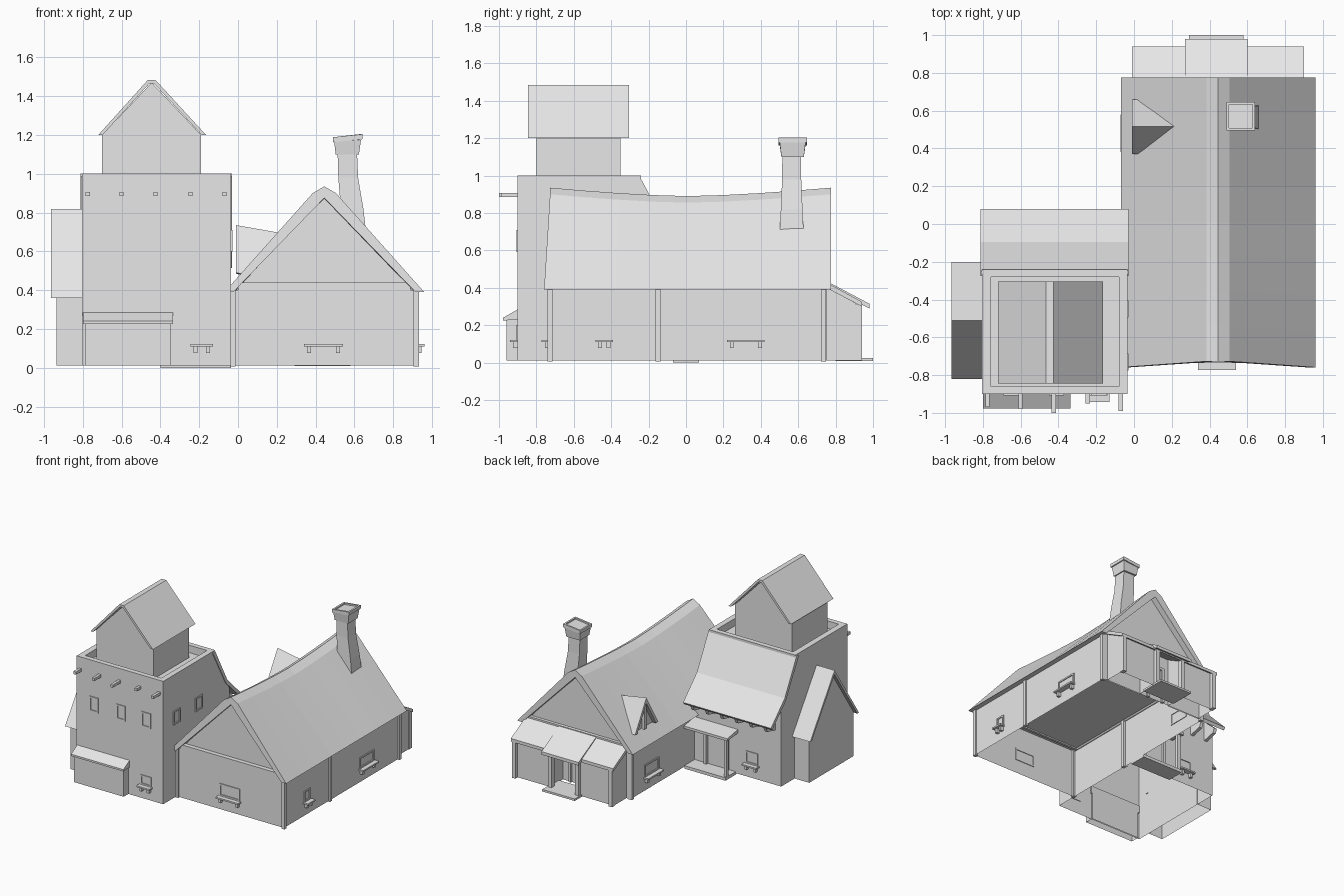
import bpy
import bmesh

if "Cube" in bpy.data.objects:
    bpy.data.objects.remove(bpy.data.objects["Cube"])

GREY = (0.8, 0.8, 0.8, 1)
mat = bpy.data.materials.new("plain grey")
mat.use_nodes = True
mat.diffuse_color = GREY
mat.node_tree.nodes["Principled BSDF"].inputs["Base Color"].default_value = GREY
BASE = 0.012


def finish(name, bm):
    bmesh.ops.recalc_face_normals(bm, faces=bm.faces)
    mesh = bpy.data.meshes.new(name)
    bm.to_mesh(mesh)
    bm.free()
    mesh.materials.append(mat)
    obj = bpy.data.objects.new(name, mesh)
    bpy.context.collection.objects.link(obj)
    return obj


def loft(name, rings, open_bottom=False):
    """Skin a list of closed rings and cap both ends."""
    bm = bmesh.new()
    rows = [[bm.verts.new(p) for p in ring] for ring in rings]
    n = len(rows[0])
    for a, b in zip(rows, rows[1:]):
        for i in range(n):
            j = (i + 1) % n
            bm.faces.new((a[i], a[j], b[j], b[i]))
    bm.faces.new(rows[0])
    bm.faces.new(rows[-1])
    bmesh.ops.recalc_face_normals(bm, faces=bm.faces)
    if open_bottom:
        floor = [f for f in bm.faces if max(v.co.z for v in f.verts) < BASE + 0.001]
        bmesh.ops.delete(bm, geom=floor, context="FACES")
    return finish(name, bm)


def prism_x(name, profile, x0, x1, **kw):
    return loft(name, [[(x, y, z) for y, z in profile] for x in (x0, x1)], **kw)


def prism_y(name, profile, y0, y1, **kw):
    return loft(name, [[(x, y, z) for x, z in profile] for y in (y0, y1)], **kw)


def box(name, x0, x1, y0, y1, z0, z1, **kw):
    return prism_x(name, [(y0, z0), (y1, z0), (y1, z1), (y0, z1)], x0, x1, **kw)


def wall_box(name, side, wall, u0, u1, d0, d1, z0, z1):
    """Box on a wall: u runs along the wall, d runs outward from it."""
    sign = 1 if side in ("left", "back") else -1
    a, b = sorted((wall + sign * d0, wall + sign * d1))
    if side in ("front", "back"):
        return box(name, u0, u1, a, b, z0, z1)
    return box(name, a, b, u0, u1, z0, z1)


def window(name, side, wall, u0, u1, z0, z1, sill=True):
    t = 0.012
    for part, a, b, c, d in (("jamb_a", u0, u0 + t, z0, z1), ("jamb_b", u1 - t, u1, z0, z1),
                             ("head", u0, u1, z1 - t, z1), ("foot", u0, u1, z0, z0 + t)):
        wall_box(f"{name}_{part}", side, wall, a, b, -0.005, 0.007, c, d)
    if sill:
        wall_box(name + "_sill", side, wall, u0 - 0.01, u1 + 0.01, 0, 0.042, z0 - 0.012, z0)
        for k, u in enumerate((u0 + 0.015, u1 - 0.015)):
            wall_box(f"{name}_bracket_{k}", side, wall, u - 0.01, u + 0.01, 0, 0.025,
                     z0 - 0.045, z0 - 0.012)


# House walls, ceiling and gables
box("house_walls", -0.03, 0.92, -0.73, 0.75, BASE, 0.4, open_bottom=True)
for name, y0, y1 in (("front_gable", -0.70, -0.68), ("back_gable", 0.70, 0.73)):
    prism_y(name, [(-0.02, 0.39), (0.91, 0.39), (0.445, 0.89)], y0, y1)
for name, y0, y1 in (("front_beam", -0.735, -0.69), ("back_beam", 0.72, 0.755)):
    box(name, 0.0, 0.89, y0, y1, 0.4, 0.44)

# House timber posts
for x in (-0.028, 0.918):
    for y in (-0.727, -0.15, 0.735):
        box("house_post", x - 0.014, x + 0.014, y - 0.014, y + 0.014, BASE - 0.005, 0.4)

# House roof with a sagging ridge
rows = []
for i in range(9):
    t = i / 4 - 1
    sag = 0.045 * (1 - abs(t) ** 1.5)
    ring = []
    for x, z, w in ((-0.07, 0.39, 0), (0.385, 0.9, 1), (0.445, 0.935, 1), (0.505, 0.9, 1),
                    (0.96, 0.39, 0), (0.915, 0.39, 0), (0.445, 0.875, 1), (-0.025, 0.39, 0)):
        y = 0.008 + 0.767 * t + (0.032 * w if t < 0 else 0) * abs(t)
        ring.append((x, y, z - sag * w))
    rows.append(ring)
loft("house_roof", rows)

# House windows
window("front_window", "front", -0.73, 0.35, 0.53, 0.122, 0.22)
window("side_window_a", "left", 0.92, -0.475, -0.4, 0.122, 0.21)
window("side_window_b", "left", 0.92, 0.23, 0.41, 0.122, 0.21)
window("yard_window", "right", -0.03, 0.39, 0.57, 0.122, 0.22)

# Leaning chimney
def square(cx, cy, h, z, tilt=0.0):
    return [(cx + a * h, cy + b * h, z + a * tilt) for a, b in ((-1, -1), (1, -1), (1, 1), (-1, 1))]


loft("chimney", [square(0.6, 0.565, 0.066, 0.65), square(0.588, 0.565, 0.058, 0.82),
                 square(0.568, 0.565, 0.051, 0.98), square(0.563, 0.565, 0.05, 1.12)])
loft("chimney_cap", [square(0.563, 0.57, 0.06, 1.1), square(0.565, 0.57, 0.069, 1.17, 0.006),
                     square(0.565, 0.57, 0.076, 1.17, 0.008), square(0.565, 0.57, 0.076, 1.196, 0.008),
                     square(0.565, 0.57, 0.062, 1.196, 0.008), square(0.565, 0.57, 0.062, 1.185, 0.008)])

# Dormer
dormer = prism_x("dormer_roof", [(0.37, 0.49), (0.517, 0.735), (0.66, 0.49), (0.635, 0.485),
                                 (0.517, 0.69), (0.395, 0.485)], -0.01, 0.23)
for v in dormer.data.vertices:
    if v.co.x > 0.1:
        v.co.z -= 0.042
prism_x("dormer_wall", [(0.395, 0.44), (0.635, 0.44), (0.635, 0.485), (0.517, 0.69), (0.395, 0.485)], 0.02, 0.1)
box("dormer_bar", 0.0, 0.025, 0.505, 0.53, 0.48, 0.69)

# Rear lean-to and porch
for name, x0, x1 in (("lean_to_east", 0.57, 0.885), ("lean_to_west", 0.005, 0.3)):
    prism_x(name, [(0.74, BASE), (0.74, 0.41), (0.91, 0.315), (0.91, BASE)], x0, x1, open_bottom=True)
prism_x("lean_to_roof", [(0.74, 0.435), (0.94, 0.325), (0.94, 0.3), (0.74, 0.405)], -0.01, 0.9)
prism_x("porch_roof", [(0.74, 0.442), (0.98, 0.315), (0.98, 0.29), (0.74, 0.41)], 0.27, 0.6)
for x in (0.015, 0.315, 0.555, 0.875):
    box("lean_to_post", x - 0.015, x + 0.015, 0.9, 0.94, BASE, 0.31)
box("porch_step", 0.29, 0.58, 0.8, 1.0, 0.008, 0.024)
for x in (0.36, 0.5):
    box("porch_door_jamb", x - 0.01, x + 0.01, 0.74, 0.765, BASE, 0.28)
box("porch_door_head", 0.35, 0.51, 0.74, 0.765, 0.28, 0.3)

# Tower body, parapet and rear roof
prism_x("tower_body", [(-0.9, BASE), (-0.9, 0.94), (-0.24, 0.94), (-0.1, 0.68), (-0.06, 0.63), (-0.06, BASE)],
        -0.805, -0.035, open_bottom=True)
for name, x0, x1, y0, y1 in (("front", -0.805, -0.035, -0.9, -0.86), ("back", -0.805, -0.035, -0.28, -0.24),
                             ("east", -0.08, -0.035, -0.9, -0.24), ("west", -0.805, -0.757, -0.9, -0.24)):
    box("parapet_" + name, x0, x1, y0, y1, 0.9, 1.0)
prism_x("tower_rear_roof", [(-0.25, 1.0), (-0.095, 0.71), (0.08, 0.535), (0.065, 0.515),
                            (-0.11, 0.685), (-0.275, 0.985)], -0.812, -0.03)
for i in range(6):
    x = -0.74 + i * 0.13
    prism_x("eave_bracket", [(-0.07, 0.45), (-0.07, 0.62), (0.055, 0.51), (0.04, 0.475)], x - 0.013, x + 0.013)

# Tower projecting beams
for x, reach in ((-0.775, 0.97), (-0.6, 0.98), (-0.425, 1.0), (-0.245, 0.95), (-0.07, 0.99)):
    box("tower_beam", x - 0.011, x + 0.011, -reach, -0.88, 0.885, 0.907)

# Tower windows
for x in (-0.65, -0.41, -0.185):
    window("tower_front_slot", "front", -0.9, x - 0.04, x + 0.04, 0.59, 0.71, sill=False)
for y in (-0.73, -0.45):
    window("tower_side_slot", "left", -0.035, y - 0.045, y + 0.045, 0.6, 0.71, sill=False)
window("tower_low_window", "front", -0.9, -0.235, -0.14, 0.122, 0.2)
window("tower_back_window", "back", -0.06, -0.6, -0.49, 0.122, 0.22)

# Tower loft
box("loft_walls", -0.7, -0.19, -0.8, -0.35, 0.93, 1.21)
prism_y("loft_gable", [(-0.7, 1.2), (-0.19, 1.2), (-0.445, 1.47)], -0.8, -0.35)
prism_y("loft_roof", [(-0.72, 1.2), (-0.465, 1.483), (-0.425, 1.483), (-0.165, 1.2), (-0.187, 1.2),
                      (-0.433, 1.465), (-0.457, 1.465), (-0.698, 1.2)], -0.845, -0.305)

# Gabled wing beside the tower
prism_x("wing_walls", [(-0.79, BASE), (-0.79, 0.38), (-0.51, 0.79), (-0.23, 0.38), (-0.23, BASE)],
        -0.935, -0.8, open_bottom=True)
prism_x("wing_roof", [(-0.82, 0.36), (-0.51, 0.818), (-0.2, 0.36), (-0.222, 0.36), (-0.51, 0.785), (-0.798, 0.36)],
        -0.965, -0.8)

# Front bay with awning
box("front_bay", -0.785, -0.345, -0.96, -0.89, BASE, 0.235, open_bottom=True)
prism_x("front_bay_roof", [(-0.89, 0.29), (-0.978, 0.24), (-0.978, 0.225), (-0.89, 0.23)], -0.8, -0.335)

# Yard door under the tower's rear roof
prism_x("yard_canopy", [(-0.07, 0.37), (0.075, 0.345), (0.075, 0.325), (-0.07, 0.34)], -0.42, -0.035)
box("yard_step", -0.4, -0.035, -0.07, 0.07, 0.0, 0.024)
for x in (-0.33, -0.14):
    box("yard_door_jamb", x - 0.012, x + 0.012, -0.07, -0.04, BASE, 0.32)
box("yard_canopy_post", -0.4, -0.375, 0.03, 0.055, BASE, 0.34)
